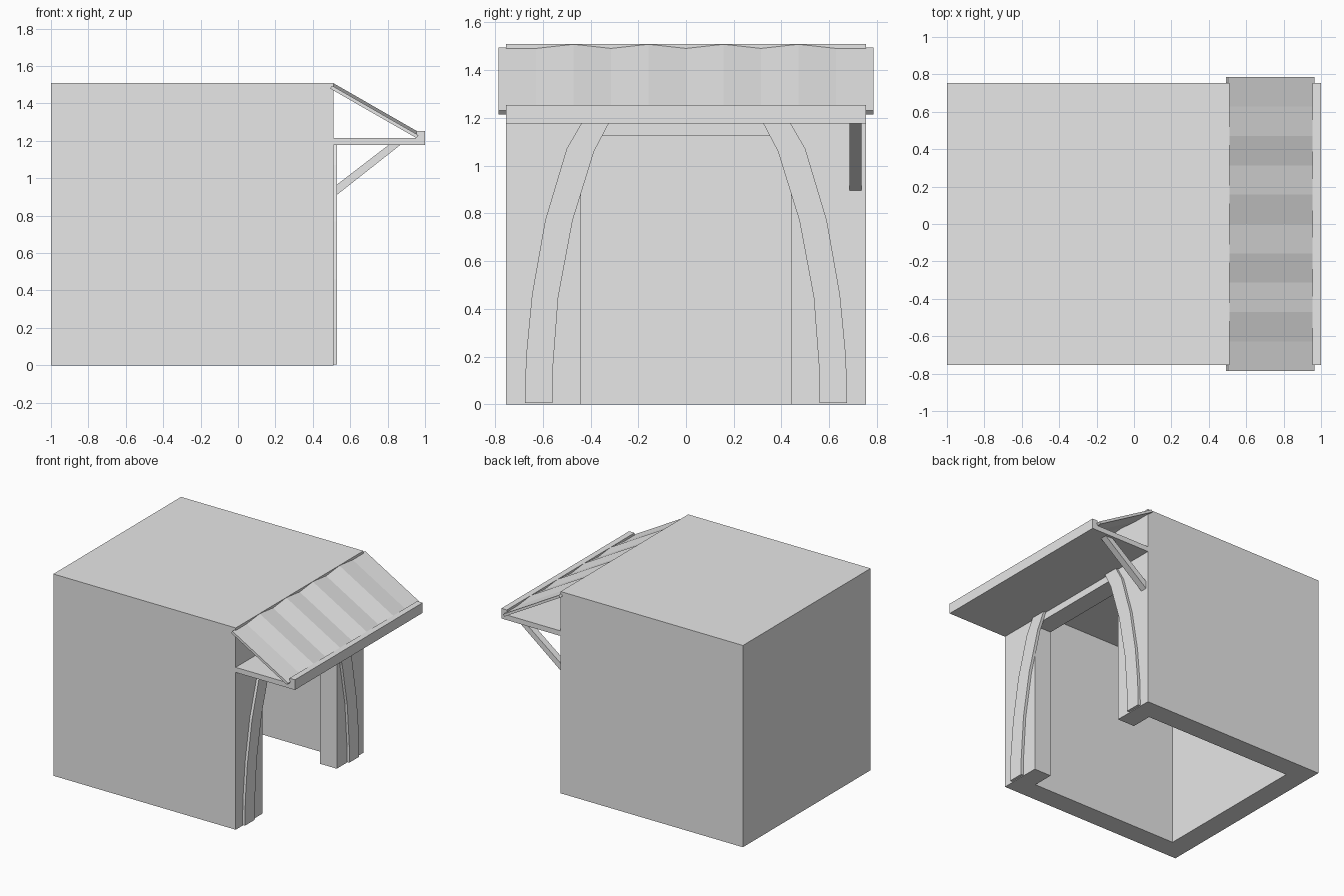
import bpy, bmesh

if "Cube" in bpy.data.objects:
    bpy.data.objects.remove(bpy.data.objects["Cube"])

gray = bpy.data.materials.new("plain gray")
gray.diffuse_color = (0.8, 0.8, 0.8, 1)
gray.use_nodes = True
gray.node_tree.nodes["Principled BSDF"].inputs["Base Color"].default_value = gray.diffuse_color


def make_object(name, bm):
    bmesh.ops.recalc_face_normals(bm, faces=bm.faces[:])
    mesh = bpy.data.meshes.new(name)
    bm.to_mesh(mesh)
    bm.free()
    mesh.materials.append(gray)
    obj = bpy.data.objects.new(name, mesh)
    bpy.context.collection.objects.link(obj)
    return obj


def prism(name, outline, offset):
    """Extrude a closed outline of 3D points along an offset."""
    bm = bmesh.new()
    face = bm.faces.new([bm.verts.new(p) for p in outline])
    new = bmesh.ops.extrude_face_region(bm, geom=[face])["geom"]
    bmesh.ops.translate(bm, vec=offset,
                        verts=[g for g in new if isinstance(g, bmesh.types.BMVert)])
    return make_object(name, bm)


def box(name, x0, x1, y0, y1, z0, z1):
    base = [(x0, y0, z0), (x1, y0, z0), (x1, y1, z0), (x0, y1, z0)]
    return prism(name, base, (0, 0, z1 - z0))


# Hollow building, open underneath, with a wide doorway
building = box("building", -1, 0.51, -0.755, 0.755, 0, 1.51)
cutters = [box("room_cutter", -0.845, 0.37, -0.6, 0.6, -0.1, 1.355),
           box("doorway_cutter", 0.3, 0.7, -0.44, 0.44, -0.1, 1.125)]
for cutter in cutters:
    cutter.hide_render = True
    cutter.hide_viewport = True
    mod = building.modifiers.new("cut", "BOOLEAN")
    mod.operation = "DIFFERENCE"
    mod.solver = "EXACT"
    mod.object = cutter

# Curved trim on either side of the doorway
outer = [(0.675, 0.005), (0.67, 0.2), (0.645, 0.46), (0.59, 0.77), (0.5, 1.07), (0.437, 1.18)]
inner = [(0.56, 0.005), (0.56, 0.12), (0.535, 0.45), (0.475, 0.77), (0.385, 1.06), (0.322, 1.18)]
for side, label in ((-1, "front"), (1, "back")):
    prism(label + "_arch_trim",
          [(0.508, side * y, z) for y, z in outer + inner[::-1]], (0.022, 0, 0))

# Canopy base with raised lip, in one L-shaped section
canopy = [(0.505, 1.177), (1, 1.177), (1, 1.253), (0.955, 1.253), (0.955, 1.215), (0.505, 1.215)]
prism("canopy_base", [(x, -0.755, z) for x, z in canopy], (0, 1.51, 0))

# Pleated sloping roof sheet
top, under = [], []
for i in range(11):
    y = -0.785 + 0.157 * i
    rise = 0.016 if i in (2, 4, 6, 8) else 0
    top.append((0.503 + 0.5 * rise, y, 1.495 + 0.8 * rise))
    under.append((0.492, y, 1.48 + 0.8 * rise))
prism("canopy_roof", top + under[::-1], (0.462, 0, -0.265))

# Single diagonal brace
brace = [(0.508, 0.895), (0.868, 1.178), (0.805, 1.178), (0.508, 0.95)]
prism("canopy_brace", [(x, 0.685, z) for x, z in brace], (0, 0.05, 0))
